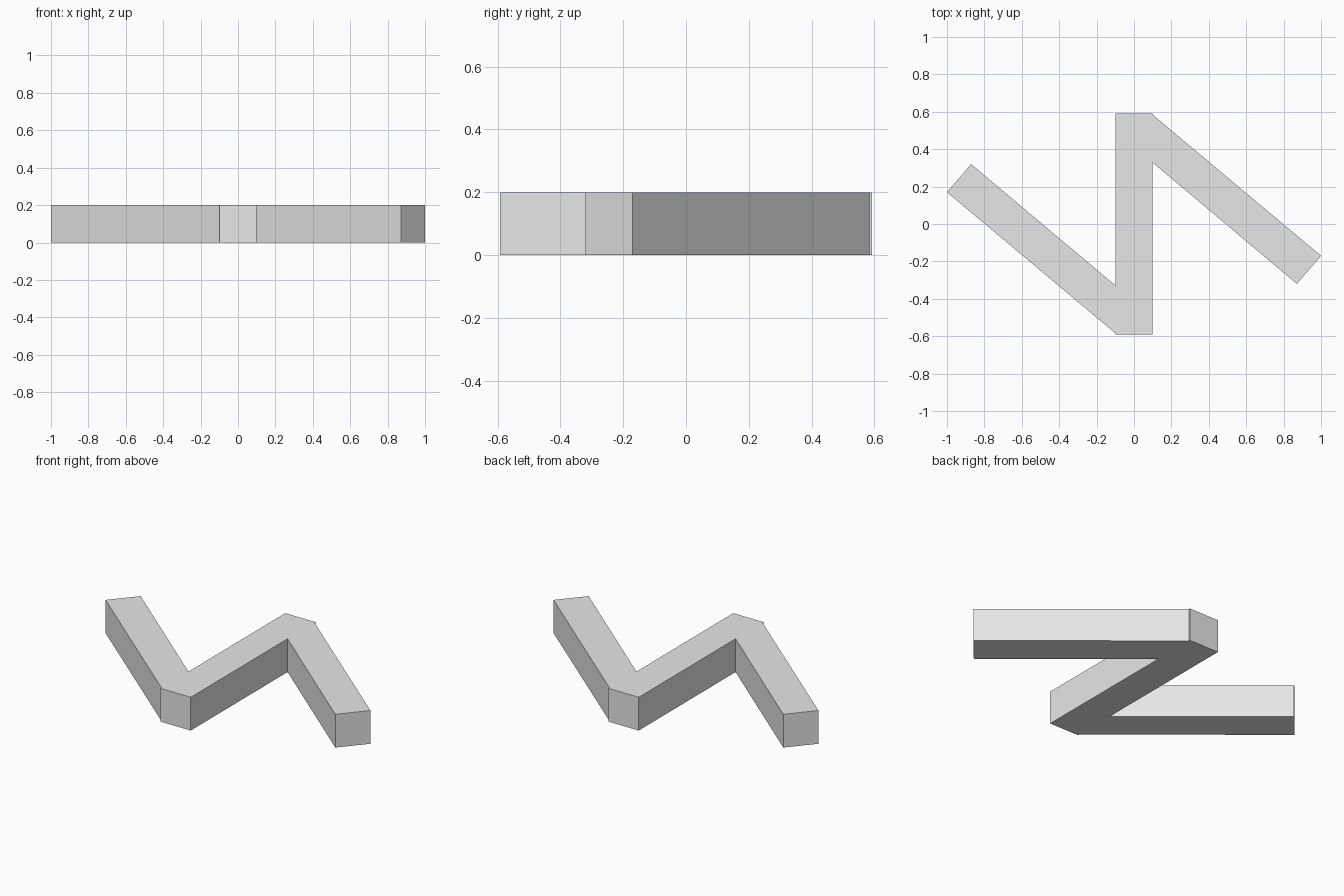
import bpy
import bmesh

cube = bpy.data.objects.get("Cube")
if cube:
    bpy.data.objects.remove(cube, do_unlink=True)

HEIGHT = 0.2

# Plain light grey
grey = bpy.data.materials.new("light_grey")
grey.use_nodes = True
colour = (0.8, 0.8, 0.8, 1)
grey.diffuse_color = colour
grey.node_tree.nodes["Principled BSDF"].inputs["Base Color"].default_value = colour

# Half of the zigzag outline; the other half is its half-turn about the centre
half = [(1, -0.17), (0.1, 0.584), (0.1, 0.592), (-0.1, 0.592),
        (-0.1, -0.328), (-0.871, 0.32)]
outline = half + [(-x, -y) for x, y in half]

# Extrude the outline upwards into a solid bar
bm = bmesh.new()
base = bm.faces.new([bm.verts.new((x, y, 0)) for x, y in outline])
result = bmesh.ops.extrude_face_region(bm, geom=[base], use_keep_orig=True)
top = [v for v in result["geom"] if isinstance(v, bmesh.types.BMVert)]
bmesh.ops.translate(bm, verts=top, vec=(0, 0, HEIGHT))
bmesh.ops.recalc_face_normals(bm, faces=bm.faces)

mesh = bpy.data.meshes.new("zigzag_bar")
bm.to_mesh(mesh)
bm.free()
mesh.materials.append(grey)
bpy.context.collection.objects.link(bpy.data.objects.new("zigzag_bar", mesh))
